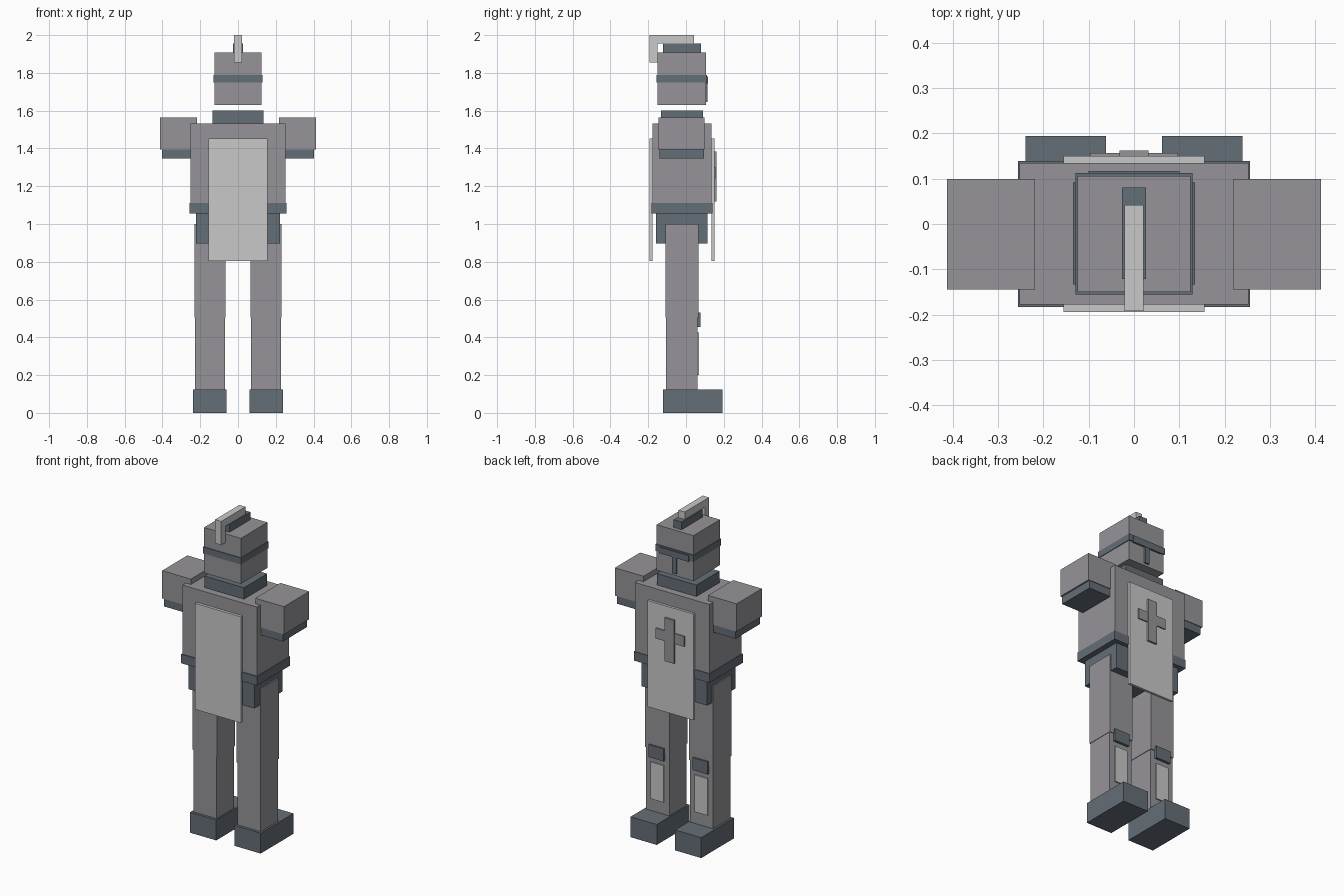
import bpy


def material(name, rgb):
    m = bpy.data.materials.new(name)
    m.diffuse_color = (*rgb, 1.0)
    return m


STEEL = material("steel grey", (0.305, 0.296, 0.314))
DARK = material("dark slate", (0.130, 0.156, 0.184))
PALE = material("pale cloth", (0.584, 0.584, 0.584))


def box(name, mat, x, y, z):
    """Axis-aligned box from (min, max) ranges."""
    lo, hi = zip(x, y, z)
    verts = [(a, b, c) for a in (lo[0], hi[0]) for b in (lo[1], hi[1]) for c in (lo[2], hi[2])]
    faces = [(0, 1, 3, 2), (4, 6, 7, 5), (0, 4, 5, 1), (2, 3, 7, 6), (0, 2, 6, 4), (1, 5, 7, 3)]
    mesh = bpy.data.meshes.new(name)
    mesh.from_pydata(verts, [], faces)
    mesh.materials.append(mat)
    ob = bpy.data.objects.new(name, mesh)
    bpy.context.collection.objects.link(ob)
    return ob


def centred(name, mat, half, y, z):
    return box(name, mat, (-half, half), y, z)


def pair(name, mat, x, y, z):
    box("right_" + name, mat, x, y, z)
    box("left_" + name, mat, (-x[1], -x[0]), y, z)


# Helmet, band, T-shaped visor and crest
centred("helmet", STEEL, 0.125, (-0.150, 0.106), (1.63, 1.908))
centred("helmet_band", DARK, 0.129, (-0.155, 0.112), (1.75, 1.79))
centred("visor_slit", DARK, 0.10, (0.10, 0.117), (1.745, 1.782))
centred("visor_breath", DARK, 0.015, (0.10, 0.115), (1.645, 1.75))
centred("crest_base", DARK, 0.027, (-0.121, 0.080), (1.905, 1.955))
centred("crest_top", PALE, 0.021, (-0.192, 0.042), (1.955, 2.0))
centred("crest_tail", PALE, 0.021, (-0.192, -0.152), (1.855, 1.955))

# Torso
centred("neck_guard", DARK, 0.134, (-0.133, 0.091), (1.53, 1.602))
centred("torso", STEEL, 0.252, (-0.177, 0.135), (1.10, 1.532))
centred("belt", DARK, 0.256, (-0.183, 0.139), (1.055, 1.11))
centred("hips", DARK, 0.222, (-0.160, 0.113), (0.897, 1.06))

# Hanging cloth panels and the cross
centred("front_cloth", PALE, 0.1555, (-0.194, -0.177), (0.804, 1.453))
centred("back_cloth", PALE, 0.1555, (0.135, 0.150), (0.804, 1.453))
centred("cross_upright", STEEL, 0.032, (0.148, 0.162), (1.12, 1.385))
centred("cross_bar", STEEL, 0.097, (0.148, 0.157), (1.24, 1.303))

# Shoulders
pair("shoulder", STEEL, (0.218, 0.412), (-0.1445, 0.099), (1.395, 1.565))
pair("shoulder_trim", DARK, (0.228, 0.402), (-0.140, 0.095), (1.347, 1.397))

# Legs and feet
pair("thigh", STEEL, (0.067, 0.230), (-0.109, 0.066), (0.505, 1.0))
pair("shin", STEEL, (0.070, 0.227), (-0.106, 0.061), (0.12, 0.507))
pair("knee_pad", DARK, (0.098, 0.200), (0.055, 0.076), (0.456, 0.532))
pair("shin_plate", PALE, (0.105, 0.193), (0.055, 0.069), (0.20, 0.425))
pair("foot", DARK, (0.062, 0.239), (-0.122, 0.194), (0.0, 0.125))
